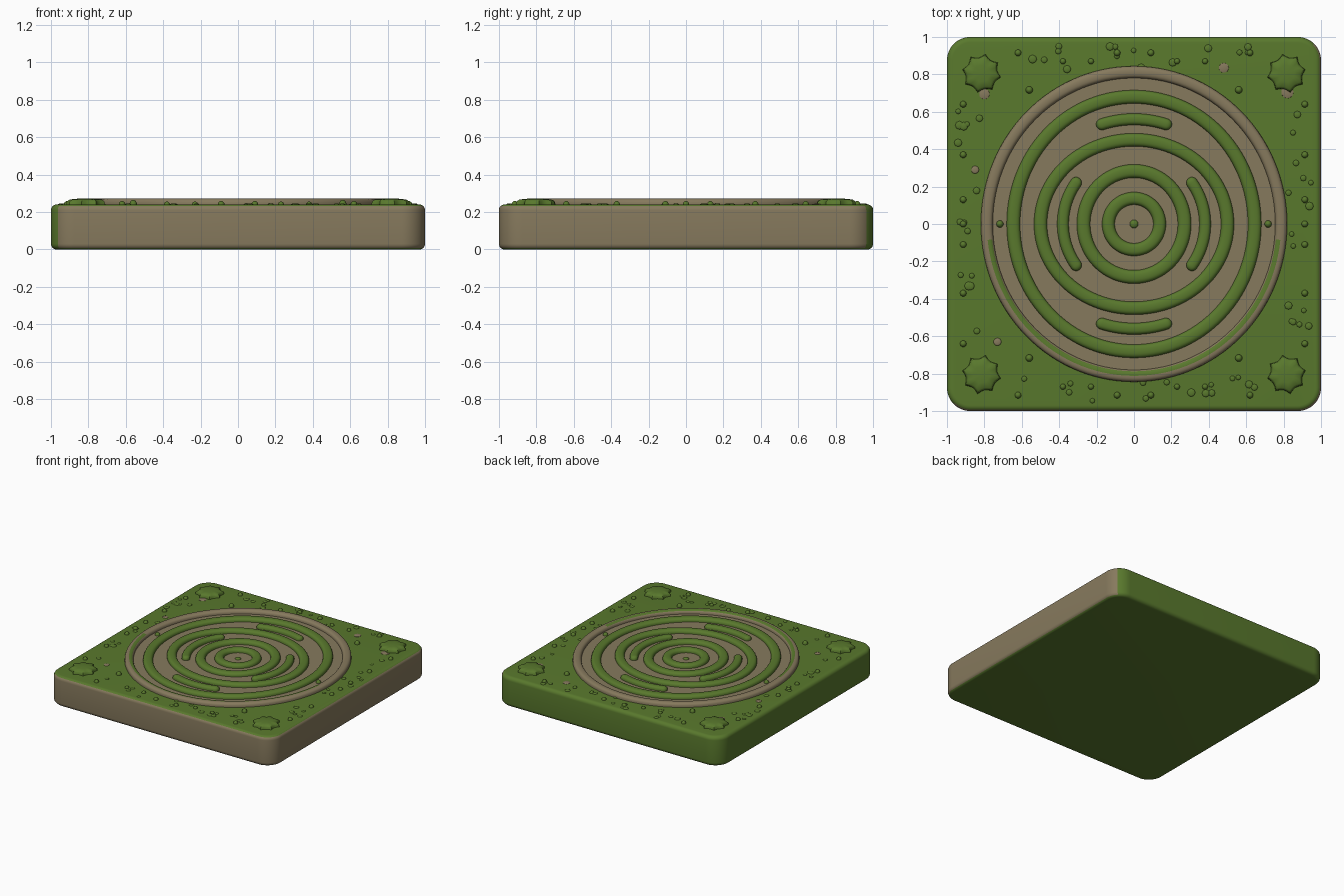
import bpy, bmesh, math, random
from math import pi, sin, cos, radians

if "Cube" in bpy.data.objects:
    bpy.data.objects.remove(bpy.data.objects["Cube"])
random.seed(4)


def mat(name, c):
    m = bpy.data.materials.new(name)
    m.diffuse_color = (*c, 1)
    m.use_nodes = True
    m.node_tree.nodes["Principled BSDF"].inputs["Base Color"].default_value = m.diffuse_color
    return m


GREEN = mat("moss green", (0.100, 0.190, 0.026))
TAN = mat("earth tan", (0.240, 0.193, 0.110))
TOP = 0.24


def finish(name, bm, mats, rule=None, angle=40):
    bmesh.ops.recalc_face_normals(bm, faces=bm.faces[:])
    bm.normal_update()
    if rule:
        for f in bm.faces:
            f.material_index = rule(f)
    me = bpy.data.meshes.new(name)
    bm.to_mesh(me)
    bm.free()
    for m in mats:
        me.materials.append(m)
    ob = bpy.data.objects.new(name, me)
    bpy.context.collection.objects.link(ob)
    bpy.ops.object.select_all(action='DESELECT')
    ob.select_set(True)
    bpy.context.view_layer.objects.active = ob
    bpy.ops.object.shade_smooth_by_angle(angle=radians(angle))
    return ob


def loft(bm, loops, closed=False, caps=False):
    vs = [[bm.verts.new(p) for p in l] for l in loops]
    n = len(vs[0])
    for i in range(len(vs) - (0 if closed else 1)):
        a, b = vs[i], vs[(i + 1) % len(vs)]
        for j in range(n):
            k = (j + 1) % n
            bm.faces.new((a[j], a[k], b[k], b[j]))
    if caps:
        bm.faces.new(vs[0])
        bm.faces.new(vs[-1])


# slab: stacked rounded squares with softened rims
def rounded_square(half, r, z, seg=12):
    pts = []
    for q in range(4):
        for i in range(seg + 1):
            a = q * pi / 2 + i * pi / 2 / seg
            cx = (half - r) * (1 if q in (0, 3) else -1)
            cy = (half - r) * (1 if q in (0, 1) else -1)
            pts.append((cx + r * cos(a), cy + r * sin(a), z))
    return pts


bm = bmesh.new()
e, R = 0.03, 0.125
steps = [i * pi / 12 for i in range(7)]
loops = [rounded_square(1 - e + e * sin(t), R - e + e * sin(t), e - e * cos(t)) for t in steps]
loops += [rounded_square(1 - e + e * cos(t), R - e + e * cos(t), TOP - e + e * sin(t)) for t in steps]
loft(bm, loops, caps=True)
finish("slab", bm, [GREEN, TAN],
       lambda f: int(abs(f.normal.z) < 0.75 and f.normal.x - f.normal.y > 0.05))

# tan floor under the ring pattern
bm = bmesh.new()
ell = lambda rx, ry, z: [(rx * cos(i * pi / 48), ry * sin(i * pi / 48), z) for i in range(96)]
loft(bm, [ell(0.79, 0.80, TOP - 0.004), ell(0.79, 0.80, TOP + 0.003)], caps=True)
finish("pattern_floor", bm, [TAN])


# raised ridges: rounded section swept round an ellipse
def section(w, h, n=12):
    out = []
    for i in range(n + 1):
        t = pi * i / n
        out.append((-w * math.copysign(abs(cos(t)) ** 0.8, cos(t)), h * sin(t) ** 0.7 if 0 < i < n else 0))
    return [(-w, -0.008)] + out + [(w, -0.008)]


def ridge(name, rx, ry, w, h, a0=None, a1=None, mats=(GREEN,), rule=None):
    bm = bmesh.new()
    if a0 is None:
        spots = [(2 * pi * i / 120, 1) for i in range(120)]
    else:
        da = w / rx                      # rounded ends
        ends = [(1 - cos(t), max(sin(t), 0.05)) for t in [i * pi / 12 for i in range(7)]]
        spots = [(a0 + da * u, s) for u, s in ends]
        spots += [(a0 + da + (a1 - a0 - 2 * da) * i / 24, 1) for i in range(1, 24)]
        spots += [(a1 - da * u, s) for u, s in reversed(ends)]
    loops = []
    for a, s in spots:
        loops.append([((rx + u * s) * cos(a), (ry + u * s) * sin(a), TOP + (v * s ** 0.6 if v > 0 else v))
                      for u, v in section(w, h)])
    loft(bm, loops, closed=a0 is None, caps=a0 is not None)
    return finish(name, bm, mats, rule)


ridge("centre_ring", 0.137, 0.137, 0.034, 0.032)
ridge("second_ring", 0.27, 0.283, 0.036, 0.032)
ridge("third_ring", 0.50, 0.45, 0.035, 0.032)
ridge("fourth_ring", 0.645, 0.68, 0.036, 0.032)


def rim_moss(f):                         # moss on the inner half, lower arc
    c = f.calc_center_median()
    r = math.hypot(c.x / 0.787, c.y / 0.812)
    return int(r < 1.003 and r > 0.972 and c.y < -0.1)


ridge("outer_rim", 0.787, 0.812, 0.032, 0.032, mats=(TAN, GREEN), rule=rim_moss)
for nm, r, mid, half in (("right", 0.38, 0, 40), ("left", 0.38, 180, 40),
                         ("back", 0.56, 90, 21), ("front", 0.56, 270, 21)):
    ridge(nm + "_arc", r, r, 0.031, 0.032, radians(mid - half), radians(mid + half))


# domes: nubs, pebbles and low mounds
def dome(bm, x, y, r, h, seg=10):
    loops = [[(x + r * s * cos(2 * pi * i / seg), y + r * s * sin(2 * pi * i / seg), TOP + z)
              for i in range(seg)]
             for s, z in ((1, -0.004), (0.95, h * 0.35), (0.7, h * 0.75), (0.3, h))]
    loft(bm, loops, caps=True)


bm = bmesh.new()
dome(bm, 0, 0, 0.024, 0.015)
finish("centre_nub", bm, [GREEN], angle=60)

bm = bmesh.new()
for s in (-1, 1):
    for p in (0.09, 0.62):
        for t in (-1, 1):
            dome(bm, p * s, 0.915 * t, 0.018, 0.018)
    for p in (0.23, 0.38):
        for t in (-1, 1):
            dome(bm, p * s, 0.87 * t, 0.016, 0.015)
    for p in (-0.64, -0.37, -0.11, 0, 0.13, 0.37, 0.64):
        dome(bm, 0.913 * s, p, 0.018, 0.018)
    for t in (-1, 1):
        dome(bm, 0.56 * s, 0.717 * t, 0.02, 0.024)
    dome(bm, 0.717 * s, 0, 0.02, 0.024)
finish("pebbles", bm, [GREEN], angle=60)

bm = bmesh.new()
for i in range(60):
    d, t = random.uniform(0.82, 0.95), random.uniform(-0.66, 0.66)
    x, y = [(d, t), (-d, t), (t, d), (t, -d)][i % 4]
    dome(bm, x, y, random.uniform(0.014, 0.024), 0.006, 8)
finish("low_mounds", bm, [GREEN], angle=60)

# corner tufts: eight-pointed mounds
for nx, sx in (("left", -1), ("right", 1)):
    for ny, sy in (("front", -1), ("back", 1)):
        bm = bmesh.new()
        loops = []
        jit = [random.uniform(0.93, 1.07) for _ in range(8)]
        for s, z, star in ((1, -0.004, 1), (0.97, 0.016, 1), (0.85, 0.027, 0.8), (0.5, 0.031, 0.3), (0.15, 0.033, 0)):
            l = []
            for i in range(32):
                a = 2 * pi * i / 32 + 0.2 * sx
                k = abs((i % 4) - 2) / 2      # 1 at each point
                r = (0.085 + 0.02 * star * k * k * jit[i // 4]) * s
                l.append((0.815 * sx + r * cos(a), 0.805 * sy + r * sin(a), TOP + z))
            loops.append(l)
        loft(bm, loops, caps=True)
        finish(f"{ny}_{nx}_tuft", bm, [GREEN], angle=50)

# bare earth patches
bm = bmesh.new()
for x, y, r in ((-0.85, 0.29, 0.022), (0.48, 0.835, 0.028), (-0.73, -0.63, 0.022),
                (-0.80, 0.695, 0.03), (0.82, 0.705, 0.035)):
    dome(bm, x, y, r, 0.005, 9)
finish("earth_patches", bm, [TAN], angle=60)
